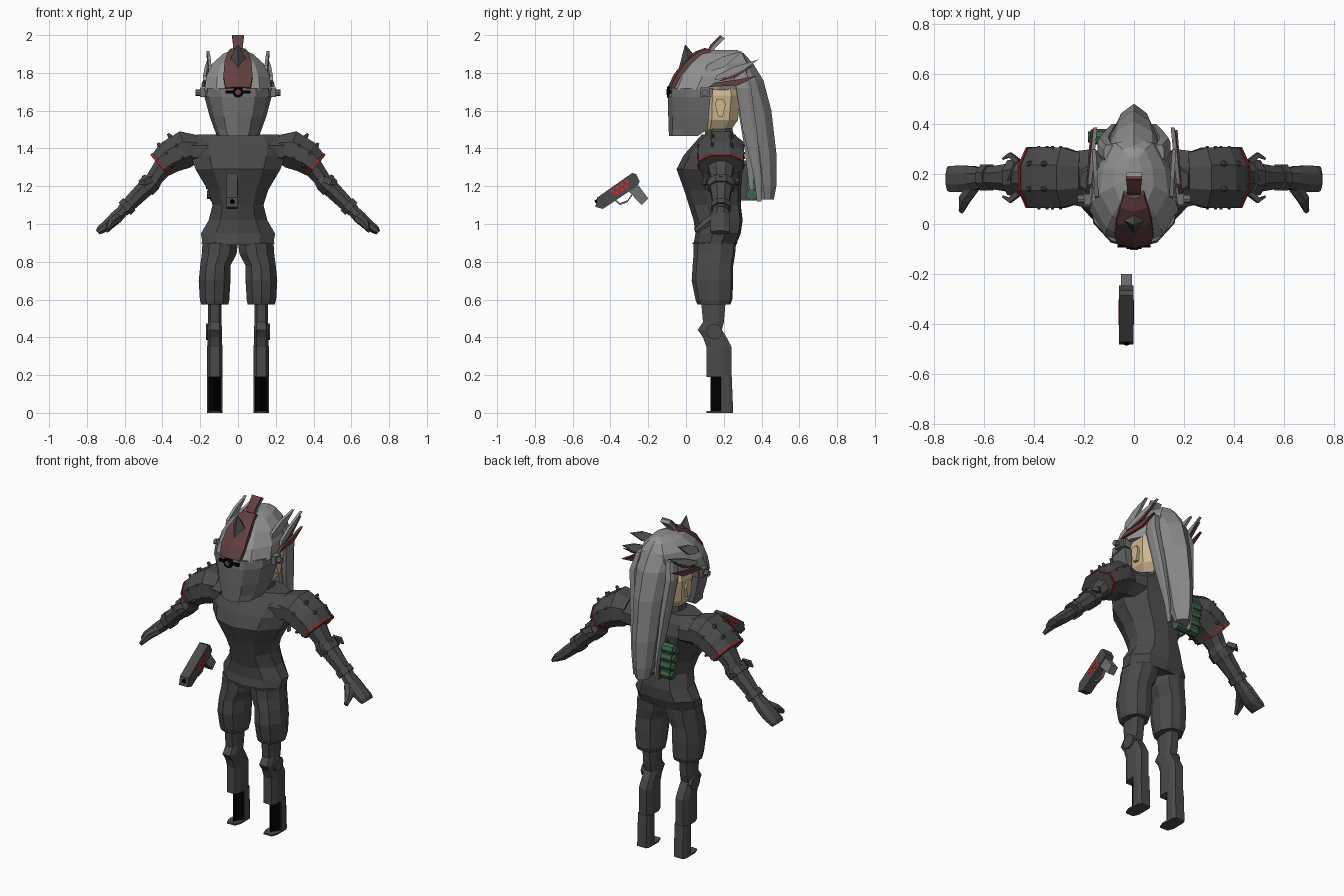
import bpy, bmesh, math
from mathutils import Vector, Matrix


def mat(name, r, g, b):
    m = bpy.data.materials.new(name)
    m.diffuse_color = (r, g, b, 1)
    return m


SUIT = mat("dark suit grey", .068, .068, .068)
MASK = mat("mask grey", .16, .16, .16)
HELM = mat("helmet grey", .29, .29, .29)
HAIR = mat("hair grey", .25, .25, .25)
MAROON = mat("crest maroon", .125, .05, .05)
RED = mat("trim red", .27, .03, .025)
LIGHT = mat("bright red", .7, .02, .02)
SKIN = mat("skin tan", .62, .48, .27)
GREEN = mat("canister green", .045, .13, .065)
BLACK = mat("black", 0, 0, 0)

BODY = [(0, 0), (.6, .1), (1, .38), (1, .65), (.6, .95), (0, 1)]
SKULL = [(0, 0), (.65, .1), (1, .36), (.92, .65), (.55, .95), (0, 1)]
FACE = [(0, 0), (.5, .1), (.88, .42), (1, 1), (0, 1)]
LOCK = [(0, .1), (.85, 0), (1, .35), (.7, .72), (0, 1)]
LIMB = [(0, 0), (.65, 0), (1, .25), (1, .75), (.65, 1), (0, 1)]
POST = [(0, 0), (1, 0), (1, .7), (.75, 1), (0, 1)]
PROW = [(0, 0), (.25, .45), (1, .98), (0, 1)]


def finish(name, bm, m, mirror=False):
    bmesh.ops.recalc_face_normals(bm, faces=bm.faces)
    me = bpy.data.meshes.new(name)
    bm.to_mesh(me)
    bm.free()
    me.materials.append(m)
    ob = bpy.data.objects.new(name, me)
    bpy.context.collection.objects.link(ob)
    if mirror:
        ob.modifiers.new("mirror", 'MIRROR').use_mirror_merge = False
    return ob


def loft(name, rings, m, mirror=False):
    """Skin a list of equal-length point rings and cap both ends."""
    bm = bmesh.new()
    vs = [[bm.verts.new(p) for p in r] for r in rings]
    n = len(vs[0])
    for a, b in zip(vs, vs[1:]):
        for i in range(n):
            j = (i + 1) % n
            bm.faces.new((a[i], a[j], b[j], b[i]))
    bm.faces.new(vs[0])
    bm.faces.new(vs[-1])
    return finish(name, bm, m, mirror)


def stack(name, profile, levels, m, mirror=False):
    """Upright loft; each level is z, centre x, half width, front y, back y."""
    half = [p for p in profile if p[0] > 0]
    full = profile + [(-x, y) for x, y in reversed(half)]
    rings = [[(cx + w * x, f + (b - f) * y, z) for x, y in full] for z, cx, w, f, b in levels]
    return loft(name, rings, m, mirror)


def tube(name, path, m, mirror=True, n=8):
    """Limb along a path; each point is x, y, z, thickness, half depth."""
    rings = []
    for i, (x, y, z, a, b) in enumerate(path):
        p0, p1 = path[max(i - 1, 0)], path[min(i + 1, len(path) - 1)]
        d = Vector(p1[:3]) - Vector(p0[:3])
        d.normalize()
        up = Vector((0, 1, 0)) if abs(d.y) < .8 else Vector((0, 0, 1))
        u = d.cross(up).normalized()
        v = u.cross(d)
        k = 1 / math.cos(math.pi / n)
        rings.append([Vector((x, y, z)) + k * (u * a * math.cos(t) + v * b * math.sin(t))
                      for t in [(2 * j + 1) * math.pi / n for j in range(n)]])
    return loft(name, rings, m, mirror)


def prism(name, yz, x0, x1, m, mirror=False, lean=0):
    """Side outline extruded across x; lean shifts x as the outline runs back."""
    y0 = yz[0][0]
    return loft(name, [[(x + lean * (y - y0), y, z) for y, z in yz] for x in (x0, x1)], m, mirror)


def box(name, lo, hi, m, mirror=False):
    return prism(name, [(lo[1], lo[2]), (hi[1], lo[2]), (hi[1], hi[2]), (lo[1], hi[2])],
                 lo[0], hi[0], m, mirror)


def disc(name, c, axis, r, depth, m, mirror=False, n=8, tip=None):
    bm = bmesh.new()
    rot = Vector(axis).to_track_quat('Z', 'Y').to_matrix().to_4x4()
    bmesh.ops.create_cone(bm, cap_ends=True, segments=n, radius1=r,
                          radius2=r if tip is None else tip, depth=depth,
                          matrix=Matrix.Translation(c) @ rot)
    return finish(name, bm, m, mirror)


# Torso and pelvis
stack("torso", BODY, [(.89, 0, .187, .04, .265), (.95, 0, .196, .05, .29), (1.02, 0, .155, .04, .3),
                      (1.1, 0, .135, .015, .29), (1.18, 0, .16, -.01, .29), (1.29, 0, .225, -.05, .3),
                      (1.36, 0, .25, -.015, .31), (1.43, 0, .255, .045, .29),
                      (1.475, 0, .215, .085, .26)], SUIT)
stack("belt", BODY, [(.893, 0, .192, .035, .27), (.903, 0, .193, .035, .272)], SUIT)
stack("neck", LIMB, [(1.44, 0, .11, .1, .26), (1.53, 0, .09, .1, .24)], SUIT)

# Legs
stack("thigh", BODY, [(.575, .123, .072, .06, .235), (.6, .124, .078, .05, .245), (.7, .124, .084, .03, .25),
                      (.78, .12, .08, .035, .25), (.84, .1, .092, .04, .26),
                      (.9, .094, .094, .04, .265)], SUIT, True)
stack("lower_leg", LIMB, [(.19, .123, .04, .108, .24), (.35, .123, .04, .108, .24), (.4, .123, .038, .09, .215),
                          (.44, .123, .038, .062, .19), (.48, .123, .036, .09, .2),
                          (.59, .123, .036, .08, .21)], SUIT, True)
disc("knee_pad", (.15, .15, .43), (1, 0, 0), .043, .04, SUIT, True)
stack("heel_post", POST, [(0, .123, .04, .184, .25), (.195, .123, .04, .184, .242)], SUIT, True)
stack("boot_panel", PROW, [(.01, .123, .035, .13, .186), (.19, .123, .035, .13, .186)], BLACK, True)
stack("sole", LIMB, [(0, .123, .04, .108, .25), (.01, .123, .04, .108, .25)], SUIT, True)

# Arms
tube("shoulder", [(.16, .18, 1.385, .075, .12), (.28, .185, 1.385, .08, .1), (.39, .185, 1.31, .055, .07),
                  (.46, .185, 1.22, .04, .05)], SUIT)
tube("pauldron", [(.215, .185, 1.4, .072, .1), (.28, .185, 1.395, .1, .12), (.36, .185, 1.355, .088, .122),
                  (.416, .185, 1.308, .07, .116)], SUIT)
tube("pauldron_rim", [(.4, .185, 1.322, .078, .122), (.41, .185, 1.312, .075, .121)], RED)
for t in (0, 1):
    cx, cz = .31 + .055 * t, 1.385 - .04 * t
    for y in (.068, .302):
        for s in (-.035, .03):
            disc("side_rivet", (cx + s * .5, y, cz + s), (0, math.copysign(1, y - .19), 0),
                 .012, .02, SUIT, True, 6, .006)
    for y in (.14, .24):
        disc("top_rivet", (cx + .053, y, cz + .083 - .01 * t), (.55, 0, .83), .013, .025, SUIT, True, 6, .007)
tube("forearm", [(.425, .185, 1.255, .036, .05), (.455, .185, 1.22, .048, .065), (.5, .185, 1.18, .045, .055),
                 (.56, .185, 1.12, .04, .045), (.61, .185, 1.07, .034, .04)], SUIT)
tube("elbow_cuff", [(.455, .185, 1.225, .053, .072), (.49, .185, 1.19, .053, .07)], SUIT)
tube("wrist_cuff", [(.575, .185, 1.105, .046, .052), (.6, .185, 1.08, .046, .052)], SUIT)
for y in (.105, .265):
    d = math.copysign(.018, y - .185)
    tube("cuff_claw", [(.46, y - d, 1.235, .016, .01), (.495, y + d * .6, 1.22, .016, .01),
                       (.525, y - d * .3, 1.215, .004, .004)], SUIT, n=4)
tube("cuff_spike", [(.475, .185, 1.225, .016, .02), (.505, .185, 1.255, .005, .008)], SUIT, n=4)
tube("hand", [(.6, .183, 1.08, .03, .038), (.645, .182, 1.035, .034, .05), (.69, .18, .995, .03, .053),
              (.73, .18, .968, .022, .052), (.742, .18, .955, .014, .048)], SUIT)
tube("thumb", [(.64, .15, 1.03, .026, .026), (.675, .1, 1.0, .021, .024), (.69, .05, .965, .008, .012)],
     SUIT, n=6)

# Head, face and mask
stack("head", LIMB, [(1.5, 0, .095, .09, .24), (1.55, 0, .128, .09, .275), (1.68, 0, .142, .09, .29),
                     (1.74, 0, .125, .09, .28)], SKIN)
prism("ear", [(.155, 1.63), (.17, 1.57), (.195, 1.57), (.21, 1.63), (.2, 1.66), (.16, 1.66)],
      .12, .15, SKIN, True)
stack("mask", FACE, [(1.465, 0, .108, -.09, .06), (1.5, 0, .125, -.092, .115), (1.57, 0, .15, -.094, .12),
                     (1.675, 0, .178, -.095, .13)], MASK)
stack("brow_band", FACE, [(1.672, 0, .184, -.098, .14), (1.72, 0, .182, -.09, .145)], MASK)
box("temple_plate", (.165, .075, 1.672), (.2, .125, 1.722), MASK, True)
disc("temple_bolt", (.2, .1, 1.695), (1, 0, 0), .017, .05, MASK, True, 8)
stack("helmet", SKULL, [(1.71, 0, .178, -.088, .31), (1.78, 0, .168, -.058, .34), (1.85, 0, .135, .0, .34),
                        (1.9, 0, .08, .06, .31), (1.922, 0, .03, .13, .27)], HELM)
box("visor", (-.065, -.094, 1.69), (.065, -.06, 1.706), BLACK)
disc("visor_rim", (0, -.091, 1.698), (0, -1, 0), .03, .018, BLACK)
disc("visor_lens", (0, -.098, 1.698), (0, -1, 0), .016, .01, MAROON)

# Crest: a ridged strip running up the forehead into a horn
crest = [(-.096, 1.722, .066), (-.066, 1.785, .077), (-.01, 1.862, .071), (.05, 1.91, .055), (.1, 1.928, .04)]
loft("crest", [[(-w, y + .014, z), (0, y, z + .004), (w, y + .014, z), (w, y + .05, z - .03),
                (-w, y + .05, z - .03)] for y, z, w in crest], MAROON)
horn = [(.1, 1.89, .03), (.13, 1.95, .026), (.18, 2.0, .032)]
for name, off, m in (("horn_front", 0, MAROON), ("horn_back", .012, HELM)):
    loft(name, [[(-w, y + off, z - off * .6), (w, y + off, z - off * .6), (w * .9, y + off + .014, z - off * .6 - .01),
                 (-w * .9, y + off + .014, z - off * .6 - .01)] for y, z, w in horn], m)
disc("brow_spike", (0, .008, 1.895), (0, -.22, 1), .058, .11, SUIT, False, 4, .002)

# Side fins sweeping backward from the helmet
for name, x, lean, yz, m in (
        ("low_fin", .178, -.08, [(.12, 1.725), (.28, 1.735), (.375, 1.785), (.26, 1.762), (.15, 1.748)], MAROON),
        ("mid_fin", .17, -.1, [(.15, 1.76), (.27, 1.79), (.385, 1.872), (.25, 1.83), (.16, 1.785)], HELM),
        ("mid_fin_trim", .172, -.1, [(.16, 1.752), (.27, 1.78), (.37, 1.85), (.26, 1.795)], MAROON),
        ("high_fin", .14, .06, [(.1, 1.8), (.2, 1.83), (.3, 1.915), (.19, 1.885), (.11, 1.84)], HELM)):
    prism(name, yz, x, x + .016, m, True, lean)

# Hair
stack("main_hair", LOCK, [(1.13, 0, .042, .39, .465), (1.2, 0, .058, .37, .478), (1.36, 0, .073, .345, .48),
                          (1.6, 0, .09, .31, .452), (1.76, 0, .104, .26, .41), (1.85, 0, .1, .2, .355),
                          (1.905, 0, .065, .16, .305), (1.922, 0, .03, .15, .25)], HAIR)
stack("side_lock", LIMB, [(1.12, .07, .007, .375, .4), (1.25, .08, .011, .36, .4), (1.5, .1, .02, .3, .375),
                          (1.72, .12, .026, .265, .345), (1.82, .1, .02, .25, .315)], HAIR, True)
stack("thin_lock", LIMB, [(1.18, .03, .008, .335, .36), (1.4, .045, .018, .31, .36), (1.7, .075, .025, .26, .32)],
      HAIR, True)

# Canister rack on the back
for i in range(4):
    z, x = 1.155 + i * .052, -.078 - i * .007
    disc("canister", (x, .348, z), (1, 0, 0), .031, .14, GREEN, False, 8)
    disc("canister_cap", (x - .075, .348, z), (1, 0, 0), .022, .02, GREEN, False, 8)
box("canister_strap", (-.09, .29, 1.125), (-.08, .381, 1.335), SUIT)

# Floating pistol
prism("pistol_slide", [(-.48, 1.09), (-.47, 1.14), (-.285, 1.27), (-.265, 1.265), (-.245, 1.225),
                       (-.26, 1.2), (-.44, 1.08)], -.06, -.002, SUIT)
prism("pistol_grip", [(-.31, 1.18), (-.26, 1.215), (-.2, 1.135), (-.235, 1.1)], -.052, -.008, MASK)
guard = [(-.38, 1.125), (-.35, 1.1), (-.31, 1.115), (-.285, 1.15)]
for (ya, za), (yb, zb) in zip(guard, guard[1:]):
    prism("trigger_guard", [(ya, za), (yb, zb), (yb, zb + .011), (ya, za + .011)], -.04, -.02, MASK)
disc("muzzle", (-.03, -.472, 1.117), (0, -.82, -.57), .012, .016, BLACK)
for i in range(7):
    s, side = i * .0155 - .05, .011 * (-1) ** i
    y, z = -.343 + s * .82 - side * .57, 1.193 + s * .57 + side * .82
    disc("pistol_light", (-.031, y, z), (1, 0, 0), .013, .062, LIGHT, False, 4)
